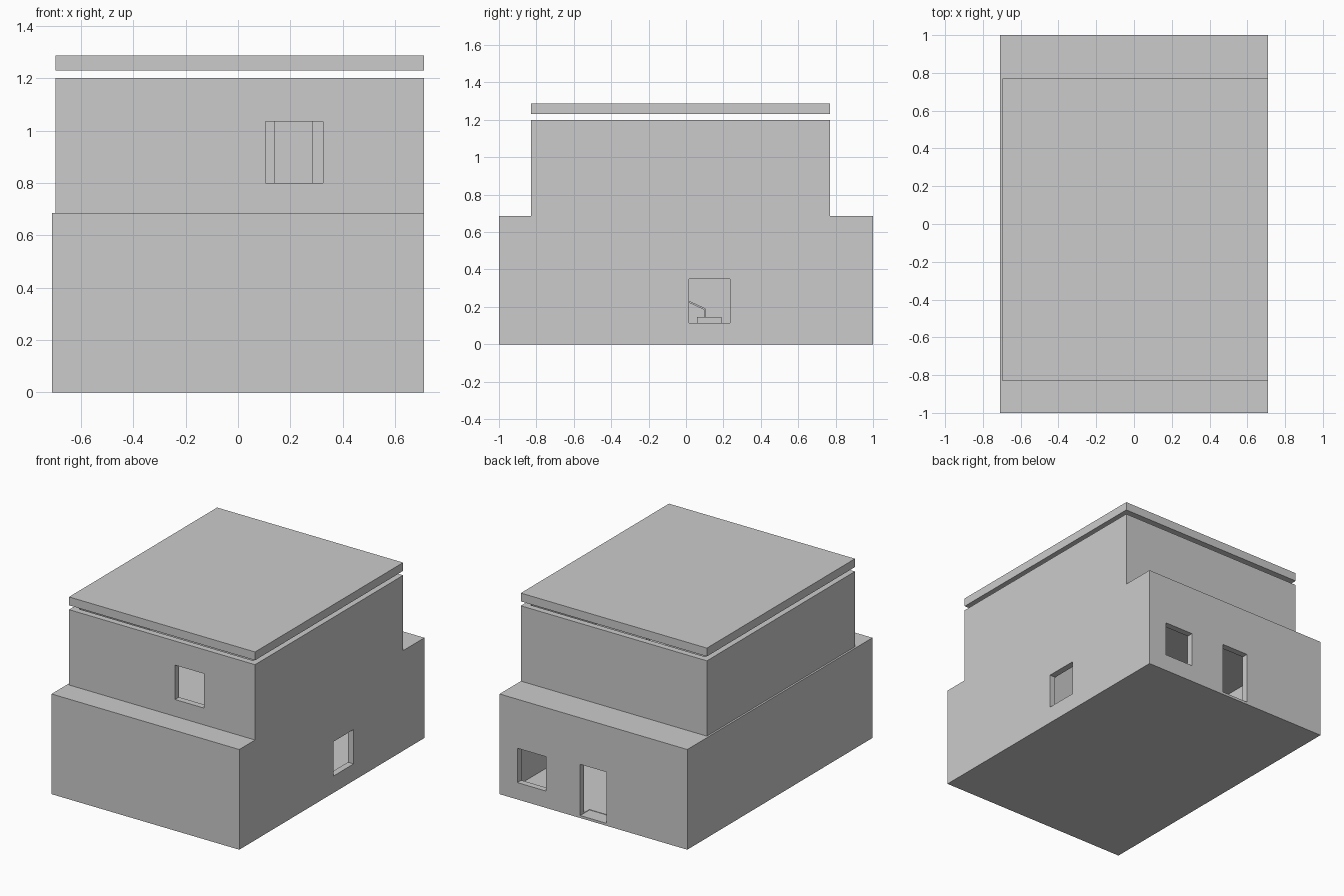
import bpy
import bmesh
from mathutils import Vector

if "Cube" in bpy.data.objects:
    bpy.data.objects.remove(bpy.data.objects["Cube"])


def box(name, x, y, z):
    """Axis-aligned box from (min, max) ranges."""
    bm = bmesh.new()
    bmesh.ops.create_cube(bm, size=1)
    size = Vector((x[1] - x[0], y[1] - y[0], z[1] - z[0]))
    centre = Vector((x[0] + x[1], y[0] + y[1], z[0] + z[1])) / 2
    bmesh.ops.scale(bm, vec=size, verts=bm.verts)
    bmesh.ops.translate(bm, vec=centre, verts=bm.verts)
    mesh = bpy.data.meshes.new(name)
    bm.to_mesh(mesh)
    bm.free()
    obj = bpy.data.objects.new(name, mesh)
    bpy.context.collection.objects.link(obj)
    return obj


def cut(target, name, x, y, z):
    """Subtract a box from the target."""
    cutter = box(name, x, y, z)
    cutter.hide_render = True
    cutter.hide_viewport = True
    cutter.display_type = 'WIRE'
    mod = target.modifiers.new(name, 'BOOLEAN')
    mod.operation = 'DIFFERENCE'
    mod.solver = 'EXACT'
    mod.object = cutter


def prism(name, profile, x):
    """Extrude a (y, z) outline along x."""
    bm = bmesh.new()
    face = bm.faces.new([bm.verts.new((x[0], y, z)) for y, z in profile])
    ext = bmesh.ops.extrude_face_region(bm, geom=[face])
    moved = [v for v in ext['geom'] if isinstance(v, bmesh.types.BMVert)]
    bmesh.ops.translate(bm, vec=(x[1] - x[0], 0, 0), verts=moved)
    bmesh.ops.recalc_face_normals(bm, faces=bm.faces)
    mesh = bpy.data.meshes.new(name)
    bm.to_mesh(mesh)
    bm.free()
    obj = bpy.data.objects.new(name, mesh)
    bpy.context.collection.objects.link(obj)


# Two-storey shell, stepped back above the ground floor
house = box("house_walls", (-0.71, 0.71), (-1, 1), (0, 1.20))
STEP = (0.685, 1.4)
cut(house, "front_step", (-1, 1), (-1.2, -0.83), STEP)
cut(house, "back_step", (-1, 1), (0.77, 1.2), STEP)
cut(house, "left_step", (-1, -0.697), (-1.1, 1.1), STEP)

# Rooms: closed ground floor, open-topped upper floor
for name, y in (("front", (-0.957, -0.04)), ("back", (0.0, 0.957))):
    cut(house, f"ground_{name}_room", (-0.667, 0.667), y, (0.02, 0.665))
for name, y in (("front", (-0.787, -0.02)), ("back", (0.02, 0.727))):
    cut(house, f"upper_{name}_room", (-0.654, 0.667), y, (0.70, 1.3))

# Windows and doorways
cut(house, "front_window", (0.105, 0.325), (-0.9, -0.7), (0.80, 1.035))
cut(house, "right_window", (0.6, 0.8), (0.015, 0.235), (0.115, 0.35))
cut(house, "back_window", (0.357, 0.575), (0.9, 1.1), (0.115, 0.35))
cut(house, "back_door", (-0.10, 0.10), (0.9, 1.1), (0.017, 0.367))
cut(house, "inner_doorway", (0.14, 0.285), (-0.1, 0.1), (0.70, 1.05))

# Flat roof floating just above the walls
box("roof_slab", (-0.697, 0.71), (-0.83, 0.77), (1.23, 1.287))

# Furnishing seen through the right window
box("cabinet", (-0.56, -0.44), (0.06, 0.19), (0.02, 0.147))
prism("bent_bracket", [(0.0, 0.23), (0.095, 0.185), (0.095, 0.147),
                       (0.103, 0.147), (0.103, 0.192), (0.0, 0.24)],
      (-0.54, -0.46))
